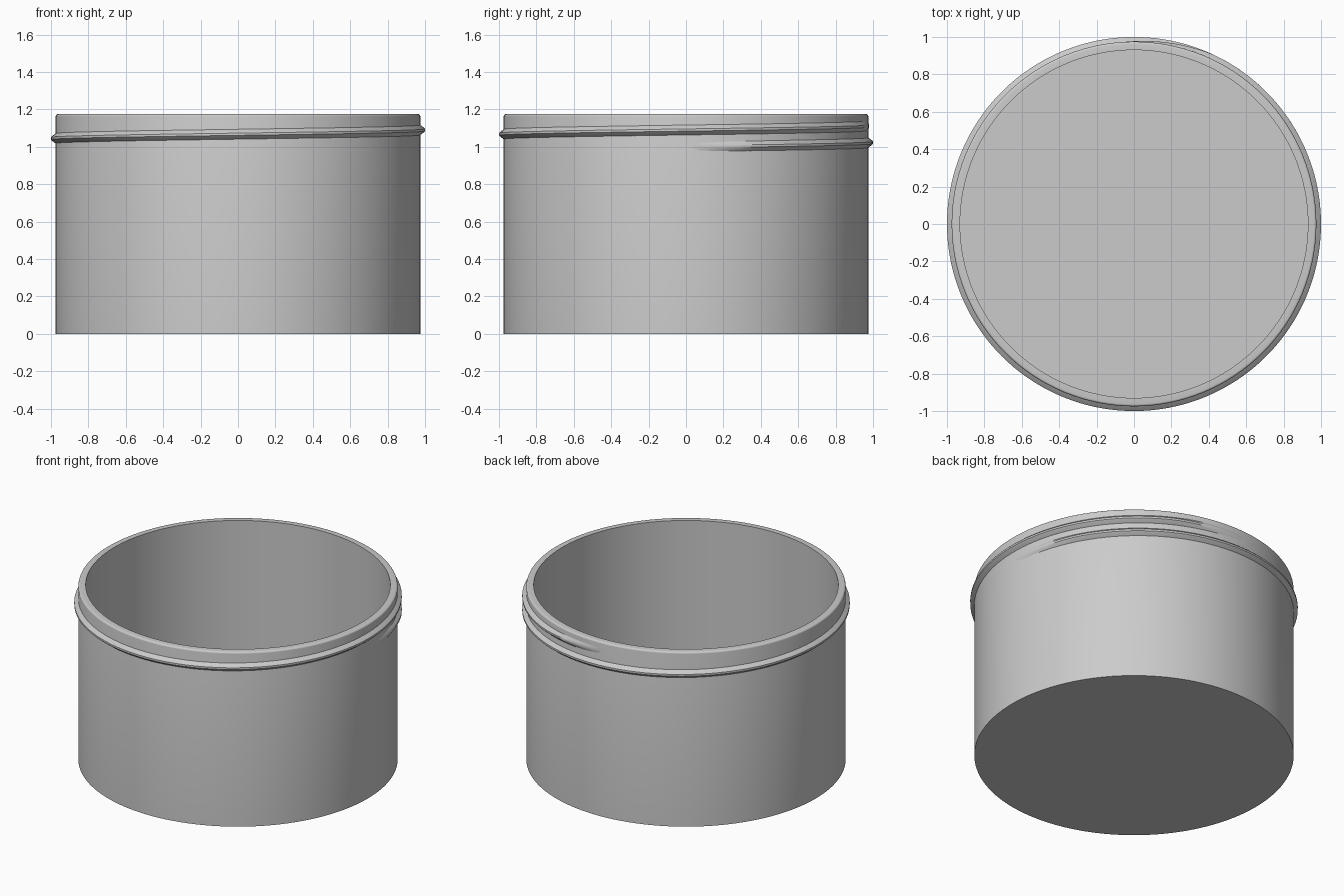
import bpy
import bmesh
from math import cos, sin, radians, pi

cube = bpy.data.objects.get("Cube")
if cube:
    bpy.data.objects.remove(cube, do_unlink=True)

grey = bpy.data.materials.new("light_grey")
grey.use_nodes = True
colour = (0.6, 0.6, 0.6, 1)
grey.diffuse_color = colour
grey.node_tree.nodes["Principled BSDF"].inputs["Base Color"].default_value = colour


def finish(name, bm):
    """Turn a bmesh into a smooth-shaded object with crisp edges."""
    bmesh.ops.recalc_face_normals(bm, faces=bm.faces)
    mesh = bpy.data.meshes.new(name)
    bm.to_mesh(mesh)
    bm.free()
    mesh.materials.append(grey)
    obj = bpy.data.objects.new(name, mesh)
    bpy.context.collection.objects.link(obj)
    bpy.ops.object.select_all(action="DESELECT")
    obj.select_set(True)
    bpy.context.view_layer.objects.active = obj
    bpy.ops.object.shade_smooth_by_angle(angle=radians(30))


def bridge(bm, a, b, closed):
    """Fill quads between two equal rows of vertices."""
    n = len(a)
    for i in range(n if closed else n - 1):
        j = (i + 1) % n
        bm.faces.new((a[i], a[j], b[j], b[i]))


# Jar body: outer wall, rounded lip, inner wall and floor
OUTER, INNER, HEIGHT, FLOOR, ROUND = 0.975, 0.93, 1.175, 0.045, 0.012
SIDES = 128
lip = [(OUTER - ROUND + ROUND * cos(k * pi / 8),
        HEIGHT - ROUND + ROUND * sin(k * pi / 8)) for k in range(5)]
profile = [(OUTER, 0)] + lip + [(INNER, HEIGHT), (INNER, FLOOR)]
bm = bmesh.new()
rings = [[bm.verts.new((r * cos(2 * pi * i / SIDES), r * sin(2 * pi * i / SIDES), z))
          for i in range(SIDES)] for r, z in profile]
for lower, upper in zip(rings, rings[1:]):
    bridge(bm, lower, upper, True)
bm.faces.new(rings[0])
bm.faces.new(rings[-1])
finish("jar_body", bm)

# Screw thread: a ridge climbing just over one turn, fading into the wall
START, END, FADE, PITCH = 0, 95, 30, 0.09
ridge = [(0, -0.028), (0.019, -0.014), (0.027, -0.006),
         (0.027, 0.006), (0.019, 0.014), (0, 0.028)]
bm = bmesh.new()
rows = []
last = 360 + END
steps = 180
for s in range(steps + 1):
    angle = START + (last - START) * s / steps
    t = min(1, (angle - START) / FADE, (last - angle) / FADE)
    a = radians(angle)
    z = 1 + PITCH * angle / 360
    rows.append([bm.verts.new(((OUTER - 0.002 + h * t) * cos(a),
                               (OUTER - 0.002 + h * t) * sin(a), z + dz))
                 for h, dz in ridge])
for a, b in zip(rows, rows[1:]):
    bridge(bm, a, b, True)
finish("screw_thread", bm)
